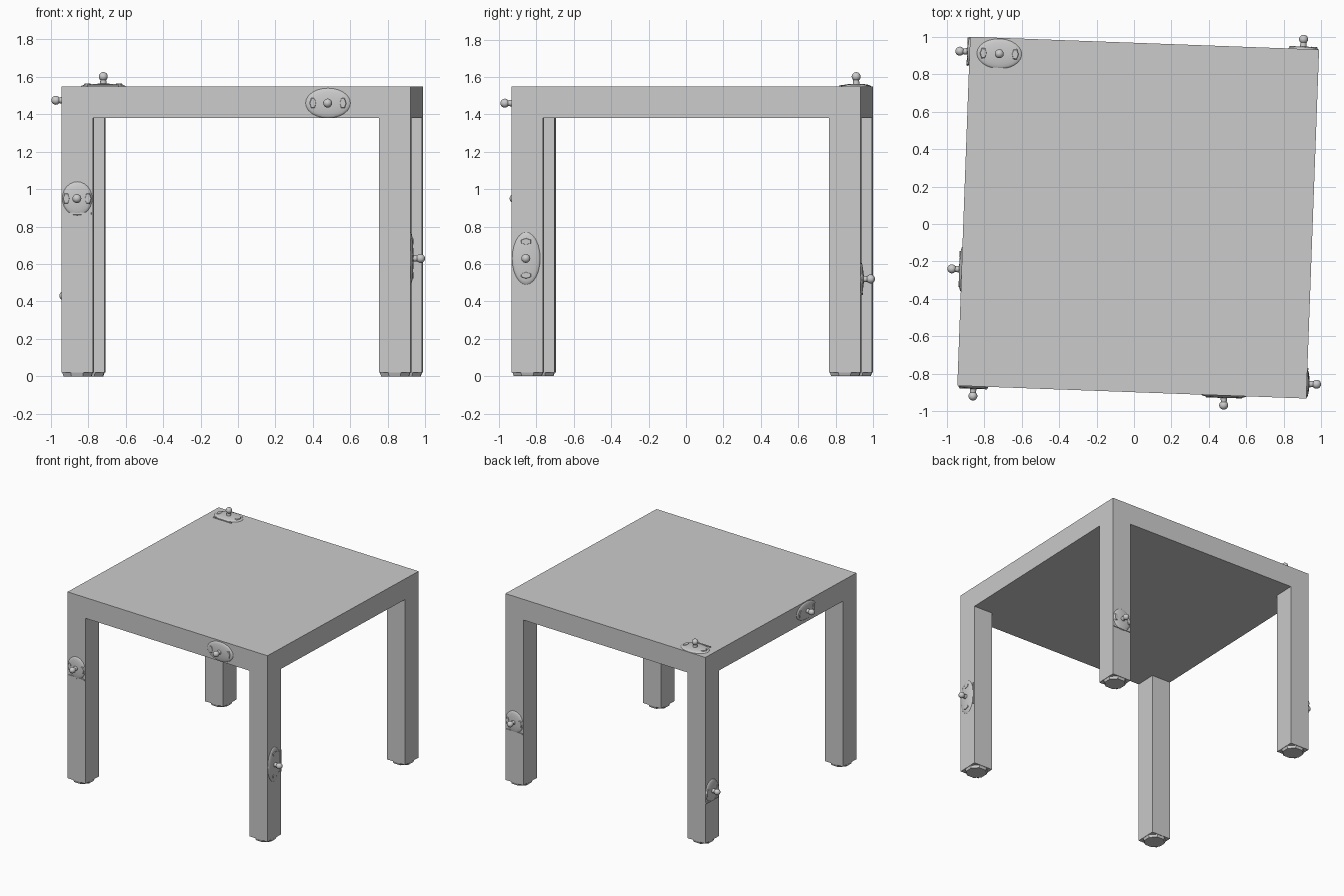
import bpy, bmesh, math
from mathutils import Matrix, Vector

if "Cube" in bpy.data.objects:
    bpy.data.objects.remove(bpy.data.objects["Cube"])

grey = bpy.data.materials.new("plain_grey")
grey.diffuse_color = (0.6, 0.6, 0.6, 1)
grey.use_nodes = True
grey.node_tree.nodes["Principled BSDF"].inputs["Base Color"].default_value = grey.diffuse_color

# The whole table stands slightly turned
TABLE = Matrix.Translation((0.0225, 0.034, 0)) @ Matrix.Rotation(math.radians(-2.1), 4, 'Z')
HALF, LEG = 0.933, 0.168
UNDER, TOP = 1.38, 1.55


def finish(name, bm, place=Matrix.Identity(4), smooth=False):
    mesh = bpy.data.meshes.new(name)
    bm.to_mesh(mesh)
    bm.free()
    mesh.transform(TABLE @ place)
    mesh.materials.append(grey)
    obj = bpy.data.objects.new(name, mesh)
    bpy.context.collection.objects.link(obj)
    if smooth:
        bpy.ops.object.select_all(action='DESELECT')
        bpy.context.view_layer.objects.active = obj
        obj.select_set(True)
        bpy.ops.object.shade_smooth_by_angle(angle=math.radians(40))
    return obj


def moved(center, size=(1, 1, 1)):
    return Matrix.Translation(center) @ Matrix.Diagonal((*size, 1))


def box(name, lo, hi):
    bm = bmesh.new()
    lo, hi = Vector(lo), Vector(hi)
    bmesh.ops.create_cube(bm, size=1, matrix=moved((lo + hi) / 2, hi - lo))
    return finish(name, bm)


def face_badge(name, at, normal, down, spread, mound_size, mouth):
    """Nose knob on a low mound, with two eye plates and a mouth bar."""
    n, d = Vector(normal), Vector(down)
    side = n.cross(d)
    place = Matrix.Translation(at) @ Matrix((side, -d, n)).transposed().to_4x4()

    # Low swelling under the knob
    bm = bmesh.new()
    bmesh.ops.create_uvsphere(bm, u_segments=24, v_segments=12, radius=1,
                              matrix=moved((0, 0, 0), (*mound_size, 0.014)))
    finish(name + "_mound", bm, place, True)

    # Nose: stem and rounded head
    bm = bmesh.new()
    bmesh.ops.create_cone(bm, cap_ends=True, segments=16, radius1=0.019, radius2=0.014,
                          depth=0.05, matrix=moved((0, 0, 0.025)))
    bmesh.ops.create_uvsphere(bm, u_segments=16, v_segments=10, radius=0.024,
                              matrix=moved((0, 0, 0.052)))
    finish(name + "_nose", bm, place, True)

    # Eyes: slim six-sided plates
    bm = bmesh.new()
    for s in (-1, 1):
        bmesh.ops.create_cone(bm, cap_ends=True, segments=6, radius1=1, radius2=0.8, depth=1,
                              matrix=moved((s * spread, 0, 0.009), (0.02, 0.034, 0.009))
                              @ Matrix.Rotation(math.pi / 2, 4, 'Z'))
    finish(name + "_eyes", bm, place)

    # Mouth bar
    if mouth:
        bm = bmesh.new()
        bmesh.ops.create_cube(bm, size=1, matrix=moved((0, -0.08, 0.003), (mouth, 0.01, 0.008)))
        finish(name + "_mouth", bm, place)


# Square top
box("table_top", (-HALF, -HALF, UNDER), (HALF, HALF, TOP))

# Four corner legs with octagonal feet
for sx, left_right in ((-1, "left"), (1, "right")):
    for sy, front_back in ((-1, "front"), (1, "back")):
        tag = f"{front_back}_{left_right}"
        xs = sorted((sx * HALF, sx * (HALF - LEG)))
        ys = sorted((sy * HALF, sy * (HALF - LEG)))
        box(tag + "_leg", (xs[0], ys[0], 0.02), (xs[1], ys[1], UNDER))
        bm = bmesh.new()
        bmesh.ops.create_cone(bm, cap_ends=True, segments=8, radius1=0.08, radius2=0.088,
                              depth=0.022, matrix=moved((sum(xs) / 2, sum(ys) / 2, 0.011))
                              @ Matrix.Rotation(math.pi / 8, 4, 'Z'))
        finish(tag + "_foot", bm)

# Face badges: position, outward direction, chin direction, eye spacing, mound, mouth length
DOWN = (0, 0, -1)
face_badge("top_badge", (-0.774, 0.848, TOP), (0, 0, 1), (0, -1, 0), 0.085, (0.12, 0.08), 0.17)
face_badge("front_edge_badge", (0.493, -HALF, 1.46), (0, -1, 0), DOWN, 0.08, (0.12, 0.08), 0)
face_badge("left_edge_badge", (-HALF, -0.31, 1.475), (-1, 0, 0), DOWN, 0.08, (0.12, 0.07), 0)
face_badge("front_left_leg_badge", (-0.848, -HALF, 0.95), (0, -1, 0), DOWN, 0.058, (0.08, 0.09), 0.15)
face_badge("front_right_leg_badge", (HALF, -0.855, 0.63), (1, 0, 0), (0, 1, 0), 0.09, (0.14, 0.075), 0.18)
face_badge("back_right_leg_badge", (0.848, HALF, 0.52), (0, 1, 0), DOWN, 0.058, (0.08, 0.09), 0.15)
face_badge("back_left_leg_badge", (-HALF, 0.854, 0.43), (-1, 0, 0), DOWN, 0.058, (0.075, 0.09), 0.15)
